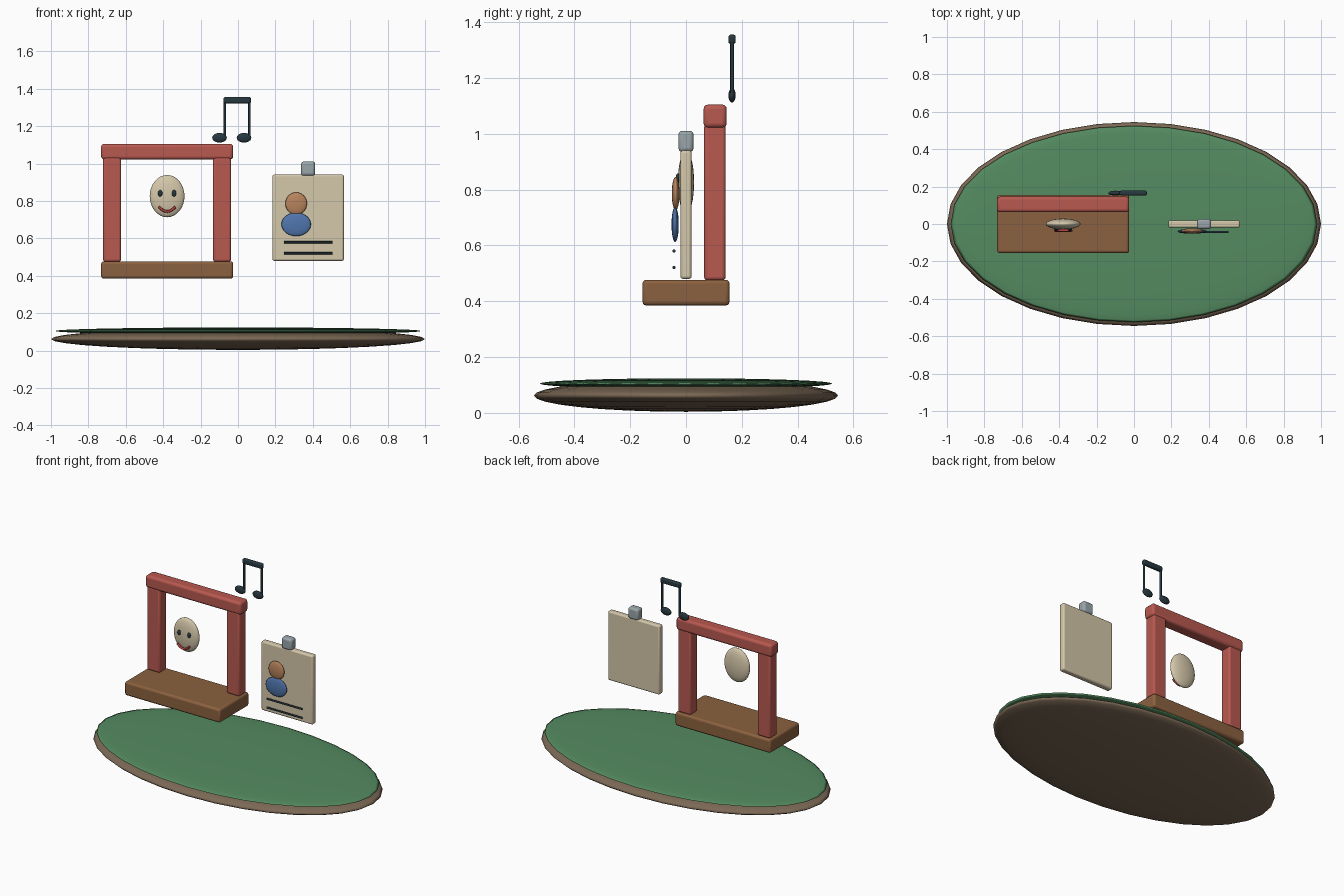
import bpy
import math

if "Cube" in bpy.data.objects:
    bpy.data.objects.remove(bpy.data.objects["Cube"])


def material(name, rgb):
    m = bpy.data.materials.new(name)
    m.diffuse_color = (*rgb, 1)
    m.use_nodes = True
    m.node_tree.nodes["Principled BSDF"].inputs["Base Color"].default_value = m.diffuse_color
    return m


EARTH = material("earth", (0.20, 0.14, 0.09))
GREEN = material("green", (0.09, 0.26, 0.12))
WOOD = material("wood", (0.26, 0.12, 0.05))
RED = material("red", (0.48, 0.10, 0.08))
CREAM = material("cream", (0.66, 0.57, 0.40))
DARK = material("dark", (0.02, 0.04, 0.05))
SKIN = material("skin", (0.48, 0.23, 0.11))
BLUE = material("blue", (0.08, 0.18, 0.42))
STEEL = material("steel", (0.32, 0.38, 0.40))
LIP = material("lip", (0.50, 0.06, 0.05))


def finish(name, mat):
    o = bpy.context.object
    o.name = name
    o.data.materials.append(mat)
    return o


def ellipsoid(name, loc, radii, mat, seg=32, rings=16):
    bpy.ops.mesh.primitive_uv_sphere_add(segments=seg, ring_count=rings, radius=1, location=loc)
    o = finish(name, mat)
    o.scale = radii
    bpy.ops.object.transform_apply(location=False, rotation=False, scale=True)
    bpy.ops.object.shade_smooth()
    return o


def block(name, xs, ys, zs, mat, bevel):
    spans = (xs, ys, zs)
    bpy.ops.mesh.primitive_cube_add(size=1, location=[(a + b) / 2 for a, b in spans])
    o = finish(name, mat)
    o.scale = [b - a for a, b in spans]
    bpy.ops.object.transform_apply(location=False, rotation=False, scale=True)
    mod = o.modifiers.new("rounded_edges", 'BEVEL')
    mod.width = bevel
    mod.segments = 3
    bpy.ops.object.shade_smooth_by_angle(angle=math.radians(35))
    return o


def tube(name, points, radius, mat):
    cu = bpy.data.curves.new(name, 'CURVE')
    cu.dimensions = '3D'
    cu.bevel_depth = radius
    cu.bevel_resolution = 2
    cu.use_fill_caps = True
    sp = cu.splines.new('POLY')
    sp.points.add(len(points) - 1)
    for p, co in zip(sp.points, points):
        p.co = (*co, 1)
    sp.use_smooth = True
    cu.materials.append(mat)
    o = bpy.data.objects.new(name, cu)
    bpy.context.collection.objects.link(o)
    return o


# Oval island base
ellipsoid("base_rim", (0, 0, 0.062), (1, 0.545, 0.058), EARTH)
ellipsoid("base_top", (0, 0, 0.105), (0.98, 0.525, 0.019), GREEN)

# Stage with frame
SX = -0.379
block("stage_floor", (-0.732, -0.026), (-0.156, 0.156), (0.385, 0.477), WOOD, 0.014)
for side, label in ((-1, "left"), (1, "right")):
    c = SX + side * 0.294
    block("stage_post_" + label, (c - 0.048, c + 0.048), (0.065, 0.142), (0.475, 1.035), RED, 0.012)
block("stage_lintel", (-0.732, -0.026), (0.063, 0.146), (1.022, 1.105), RED, 0.016)

# Smiling mask
ellipsoid("mask", (SX, 0, 0.826), (0.093, 0.029, 0.113), CREAM)
for side, label in ((-1, "left"), (1, "right")):
    ellipsoid("mask_eye_" + label, (SX + side * 0.037, -0.029, 0.841), (0.012, 0.008, 0.018), DARK, 16, 8)
smile = []
for i in range(13):
    t = -1 + i / 6
    smile.append((SX + 0.045 * t, -0.035, 0.744 + 0.026 * t * t))
tube("mask_smile", smile, 0.007, LIP)

# Badge card with clip, portrait and lines
block("badge_card", (0.184, 0.566), (-0.02, 0.02), (0.48, 0.941), CREAM, 0.01)
block("badge_clip", (0.337, 0.413), (-0.027, 0.027), (0.935, 1.011), STEEL, 0.014)
ellipsoid("portrait_head", (0.311, -0.037, 0.786), (0.058, 0.014, 0.06), SKIN, 24, 12)
ellipsoid("portrait_body", (0.311, -0.039, 0.675), (0.079, 0.013, 0.063), BLUE, 24, 12)
for i, z in enumerate((0.58, 0.521)):
    tube(f"badge_line_{i + 1}", [(0.245, -0.043, z), (0.505, -0.043, z)], 0.006, DARK)

# Paired music note
NY = 0.165
for label, x in (("left", -0.099), ("right", 0.032)):
    ellipsoid("note_head_" + label, (x, NY, 1.138), (0.039, 0.013, 0.026), DARK, 24, 12)
    tube("note_stem_" + label, [(x + 0.029, NY, 1.14), (x + 0.029, NY, 1.345)], 0.007, DARK)
block("note_beam", (-0.077, 0.069), (NY - 0.013, NY + 0.013), (1.322, 1.356), DARK, 0.009)
